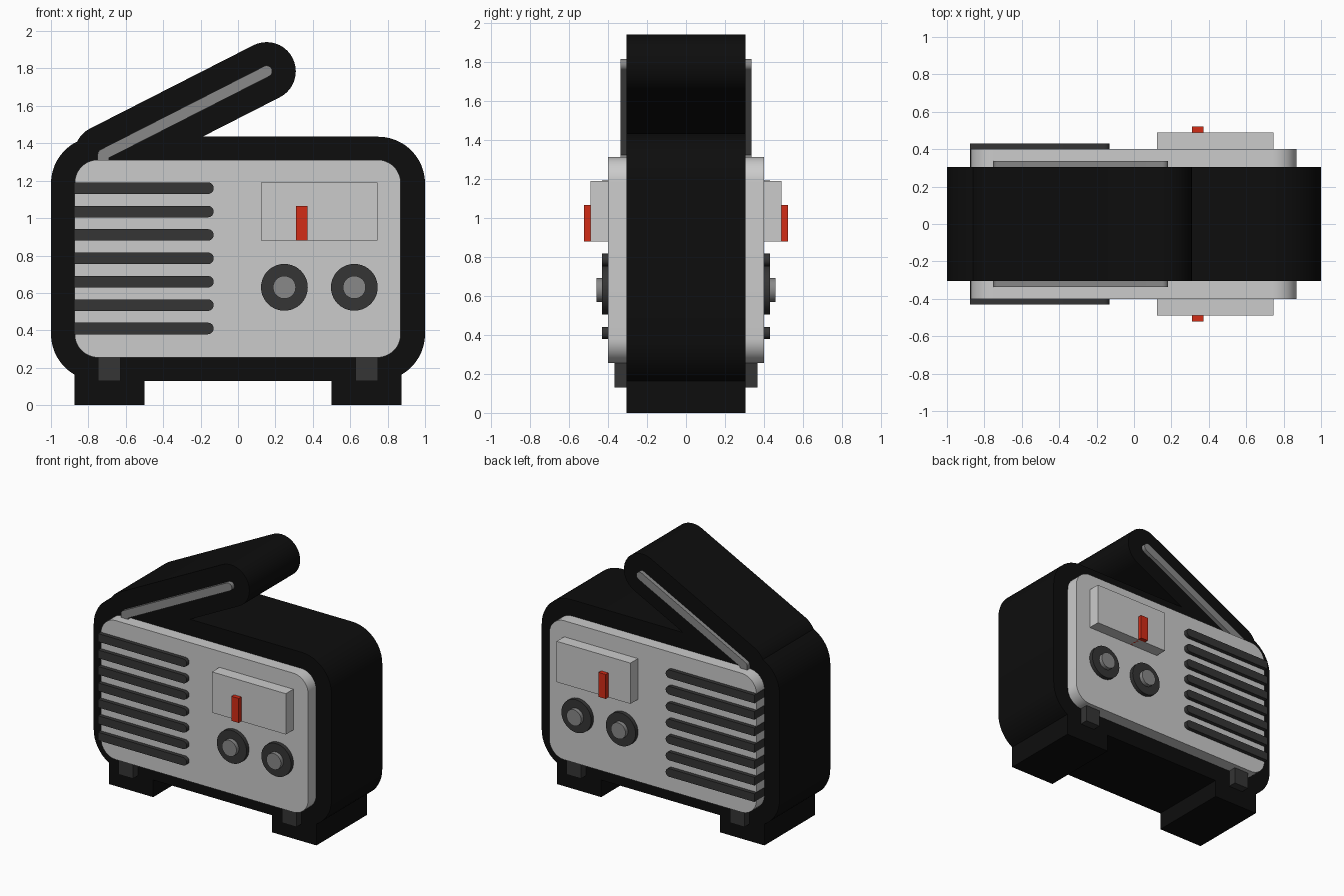
import bpy, bmesh, math

if "Cube" in bpy.data.objects:
    bpy.data.objects.remove(bpy.data.objects["Cube"])


def material(name, rgb):
    m = bpy.data.materials.new(name)
    m.diffuse_color = (*rgb, 1)
    m.use_nodes = True
    m.node_tree.nodes["Principled BSDF"].inputs["Base Color"].default_value = m.diffuse_color
    return m


BLACK = material("black_plastic", (0.004, 0.004, 0.004))
DARK = material("dark_rubber", (0.035, 0.035, 0.035))
TRIM = material("trim_grey", (0.25, 0.25, 0.25))
RED = material("needle_red", (0.65, 0.025, 0.008))


def arc(cx, cz, r, a0, a1, n=12):
    return [(cx + r * math.cos(math.radians(a0 + (a1 - a0) * i / n)),
             cz + r * math.sin(math.radians(a0 + (a1 - a0) * i / n))) for i in range(n + 1)]


def rounded(x0, x1, z0, z1, r):
    return (arc(x1 - r, z0 + r, r, -90, 0) + arc(x1 - r, z1 - r, r, 0, 90)
            + arc(x0 + r, z1 - r, r, 90, 180) + arc(x0 + r, z0 + r, r, 180, 270))


def rect(x0, x1, z0, z1):
    return [(x0, z0), (x1, z0), (x1, z1), (x0, z1)]


def circle(cx, cz, r, n=40):
    return arc(cx, cz, r, 0, 360, n)[:-1]


def prism(name, outline, half_depth, mat=None):
    """Extrude an x-z outline through the model, symmetric front to back."""
    bm = bmesh.new()
    face = bm.faces.new([bm.verts.new((x, -half_depth, z)) for x, z in outline])
    ext = bmesh.ops.extrude_face_region(bm, geom=[face])["geom"]
    bmesh.ops.translate(bm, vec=(0, 2 * half_depth, 0),
                        verts=[v for v in ext if isinstance(v, bmesh.types.BMVert)])
    bmesh.ops.recalc_face_normals(bm, faces=bm.faces)
    mesh = bpy.data.meshes.new(name)
    bm.to_mesh(mesh)
    bm.free()
    obj = bpy.data.objects.new(name, mesh)
    bpy.context.collection.objects.link(obj)
    if mat:
        mesh.materials.append(mat)
    bpy.ops.object.select_all(action='DESELECT')
    obj.select_set(True)
    bpy.context.view_layer.objects.active = obj
    bpy.ops.object.shade_smooth_by_angle(angle=math.radians(35))
    return obj


# Case and face panel
prism("case", rounded(-1, 1, 0.13, 1.435, 0.25), 0.305, BLACK)
prism("face_panel", rounded(-0.873, 0.87, 0.255, 1.312, 0.125), 0.4)

# Feet and foot clips
for side, s in (("left", -1), ("right", 1)):
    x0, x1 = sorted((s * 0.5, s * 0.873))
    prism(side + "_foot", rect(x0, x1, 0, 0.3), 0.305, BLACK)
    x0, x1 = sorted((s * 0.627, s * 0.748))
    prism(side + "_foot_clip", rect(x0, x1, 0.13, 0.3), 0.367, DARK)

# Tilted handle and its side trim
A, B = (-0.72, 1.34), (0.153, 1.785)
tilt = math.degrees(math.atan2(B[1] - A[1], B[0] - A[0]))


def handle_bar(r):
    return arc(*B, r, tilt - 90, tilt + 90, 20) + arc(*A, r, tilt + 90, 180)


prism("handle", handle_bar(0.156) + arc(*A, 0.156, 180, tilt + 270), 0.305, BLACK)
prism("handle_trim", handle_bar(0.03) + [(-0.75, 1.28), (-0.69, 1.28), (-0.69, 1.322)],
      0.336, TRIM)

# Speaker grille bars
for i in range(7):
    z = 0.41 + 0.125 * i
    prism(f"grille_bar_{i + 1}",
          [(-0.876, z - 0.031)] + arc(-0.161, z, 0.031, -90, 90) + [(-0.876, z + 0.031)],
          0.43, DARK)

# Tuning display and needle
prism("tuning_display", rect(0.124, 0.745, 0.88, 1.19), 0.49)
prism("tuning_needle", rect(0.31, 0.371, 0.88, 1.066), 0.522, RED)

# Knobs
for side, x in (("left", 0.248), ("right", 0.622)):
    prism(side + "_knob", circle(x, 0.63, 0.125), 0.43, DARK)
    prism(side + "_knob_cap", circle(x, 0.63, 0.061), 0.46, TRIM)
